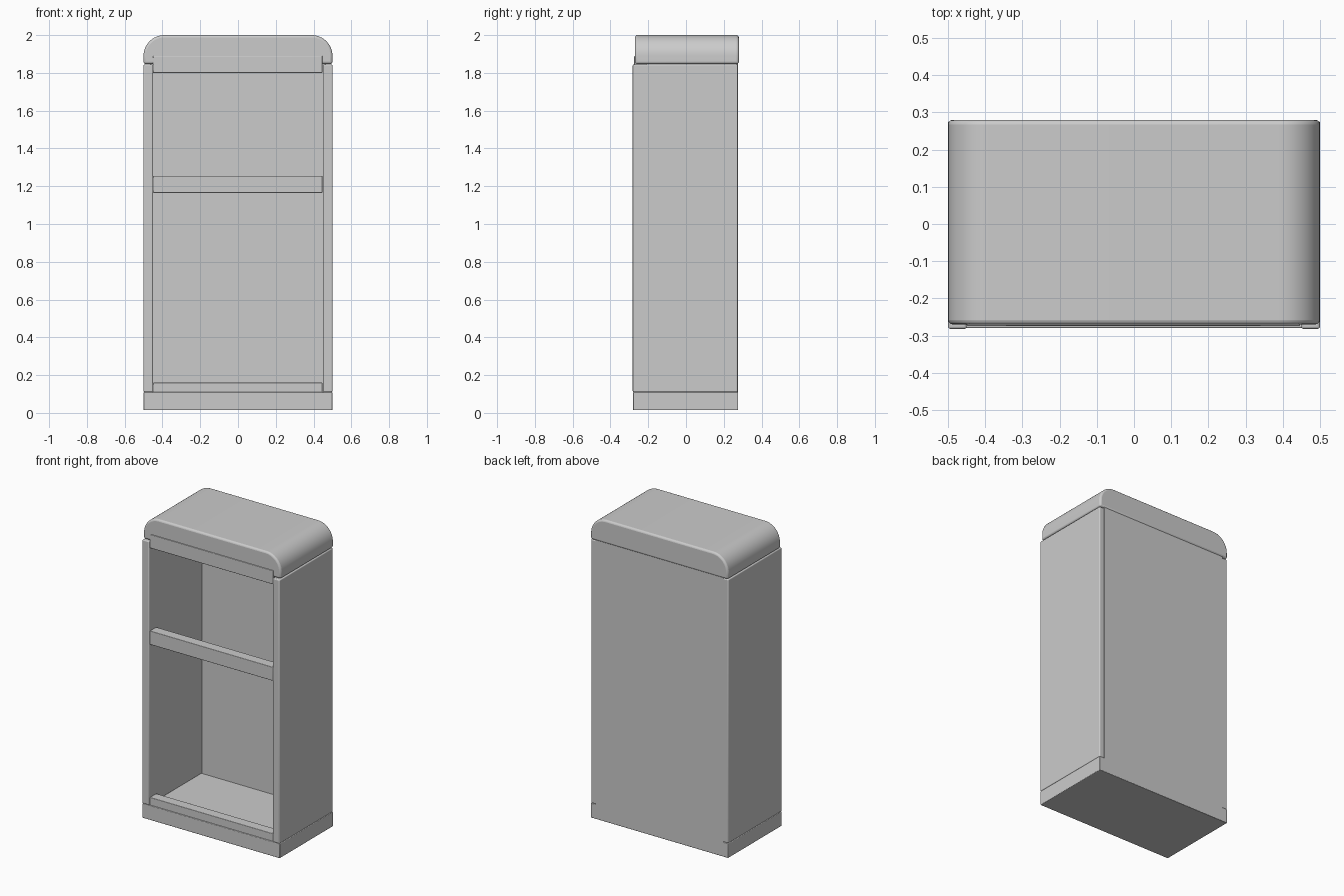
import bpy
import bmesh
from math import sin, cos, pi

if "Cube" in bpy.data.objects:
    bpy.data.objects.remove(bpy.data.objects["Cube"], do_unlink=True)

grey = bpy.data.materials.new("light grey")
grey.use_nodes = True
GREY = (0.6, 0.6, 0.6, 1)
grey.diffuse_color = GREY
grey.node_tree.nodes["Principled BSDF"].inputs["Base Color"].default_value = GREY


def extrude_profile(name, profile, y0, y1, bevel):
    """Extrude an x-z outline from y0 to y1 and soften its sharp edges."""
    bm = bmesh.new()
    face = bm.faces.new([bm.verts.new((x, y0, z)) for x, z in profile])
    moved = bmesh.ops.extrude_face_region(bm, geom=[face])["geom"]
    verts = [v for v in moved if isinstance(v, bmesh.types.BMVert)]
    bmesh.ops.translate(bm, verts=verts, vec=(0, y1 - y0, 0))
    bmesh.ops.recalc_face_normals(bm, faces=bm.faces)
    mesh = bpy.data.meshes.new(name)
    bm.to_mesh(mesh)
    bm.free()
    mesh.materials.append(grey)
    obj = bpy.data.objects.new(name, mesh)
    bpy.context.collection.objects.link(obj)
    if bevel:
        mod = obj.modifiers.new("soft_edges", "BEVEL")
        mod.width = bevel
        mod.segments = 3
        mod.limit_method = "ANGLE"
        mod.angle_limit = pi / 4
    bpy.ops.object.select_all(action="DESELECT")
    obj.select_set(True)
    bpy.context.view_layer.objects.active = obj
    bpy.ops.object.shade_smooth_by_angle(angle=pi / 5)
    return obj


def box(name, x0, x1, y0, y1, z0, z1, bevel=0.005):
    return extrude_profile(name, [(x0, z0), (x1, z0), (x1, z1), (x0, z1)], y0, y1, bevel)


# Plinth
box("base", -0.5, 0.5, -0.28, 0.276, 0.014, 0.11, 0.004)

# Side walls
box("left_side_panel", 0.45, 0.5, -0.282, 0.274, 0.11, 1.845, 0.006)
box("right_side_panel", -0.5, -0.45, -0.282, 0.274, 0.11, 1.845, 0.006)

# Thin back
box("back_panel", -0.465, 0.465, 0.268, 0.276, 0.1, 1.85, 0)

# Front cross rails
for name, z in (("bottom_rail", 0.07), ("middle_rail", 1.165), ("top_rail", 1.8)):
    box(name, -0.45, 0.447, -0.274, -0.208, z, z + 0.09, 0.003)

# Cap with rounded upper corners
R, TOP, STEPS = 0.11, 2.0, 12
arc = [(0.5 - R + R * cos(a), TOP - R + R * sin(a))
       for a in (i * pi / 2 / STEPS for i in range(STEPS + 1))]
outline = [(-0.5, 1.847), (0.5, 1.847)] + arc + [(-x, z) for x, z in reversed(arc)]
extrude_profile("top_cap", outline, -0.27, 0.28, 0.012)
